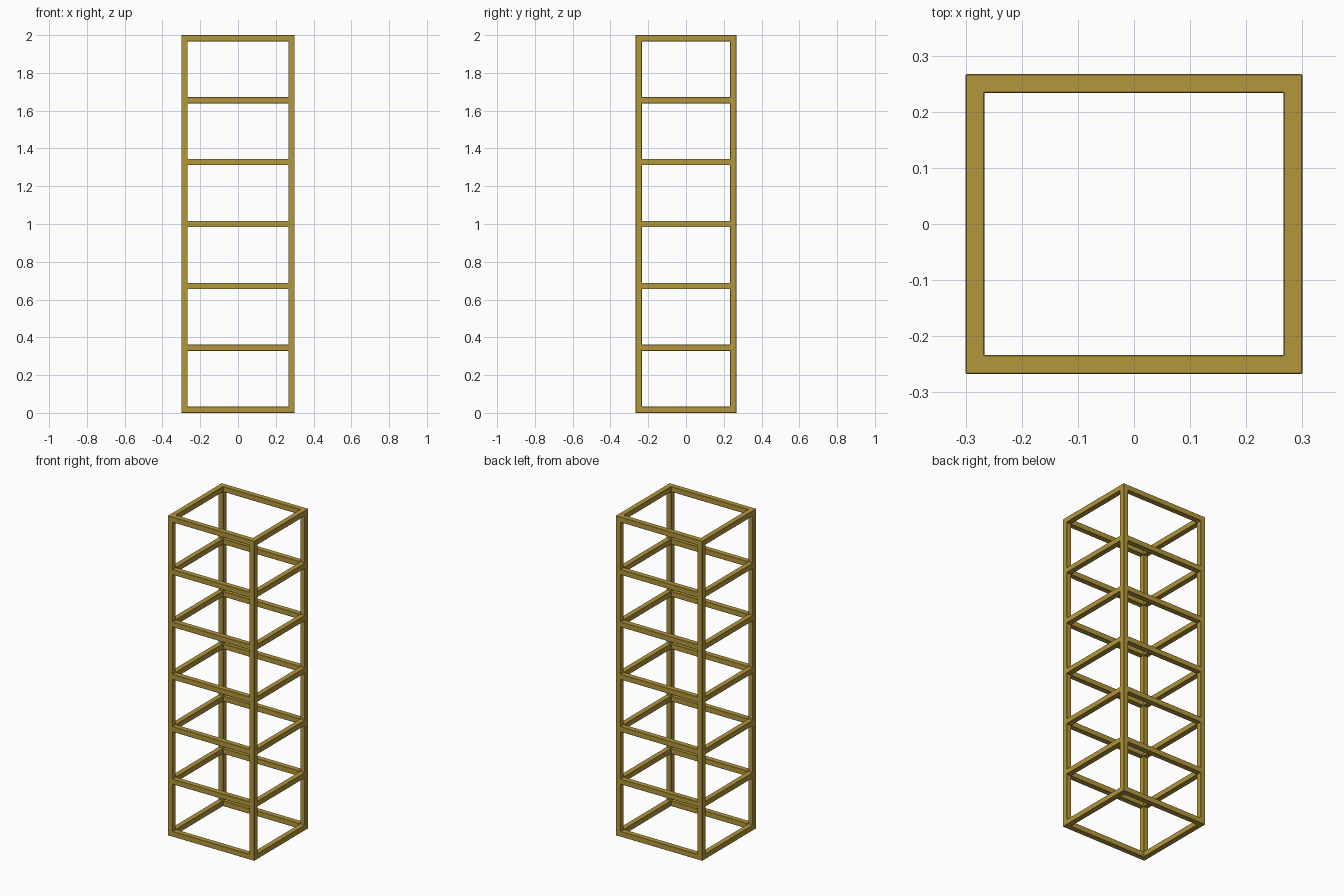
import bpy, bmesh
from itertools import product

if "Cube" in bpy.data.objects:
    bpy.data.objects.remove(bpy.data.objects["Cube"])

# Overall size, bar thickness and number of tiers
W, D, H, T, TIERS = 0.6, 0.534, 2.0, 0.0333, 6


def bands(start, length, bays):
    """Coordinates alternating bar, gap, bar ... along one axis."""
    step = (length - T) / bays
    return [start + i * step + o for i in range(bays + 1) for o in (0, T)]


axes = [bands(-W / 2, W, 1), bands(-D / 2, D, 1), bands(0, H, TIERS)]
size = [len(a) - 1 for a in axes]


def solid(c):
    """A cell is a bar where at least two axes lie inside a bar band."""
    if any(c[k] < 0 or c[k] >= size[k] for k in range(3)):
        return False
    return sum(i % 2 == 0 for i in c) >= 2


# Seamless square-bar frame: keep only the outside faces of the solid cells
bm = bmesh.new()
verts = {}


def vert(key):
    if key not in verts:
        verts[key] = bm.verts.new([axes[k][key[k]] for k in range(3)])
    return verts[key]


for c in product(*(range(n) for n in size)):
    if not solid(c):
        continue
    for k, side in product(range(3), (0, 1)):
        n = list(c)
        n[k] += 1 if side else -1
        if solid(n):
            continue
        u, v = (k + 1) % 3, (k + 2) % 3
        loop = []
        for du, dv in ((0, 0), (1, 0), (1, 1), (0, 1)):
            p = list(c)
            p[k] += side
            p[u] += du
            p[v] += dv
            loop.append(vert(tuple(p)))
        bm.faces.new(loop if side else loop[::-1])

bmesh.ops.recalc_face_normals(bm, faces=bm.faces)
mesh = bpy.data.meshes.new("shelf_frame")
bm.to_mesh(mesh)
bm.free()
frame = bpy.data.objects.new("shelf_frame", mesh)
bpy.context.collection.objects.link(frame)

# Slightly eased edges
bevel = frame.modifiers.new("eased_edges", 'BEVEL')
bevel.width = 0.0015
bevel.segments = 1
bevel.limit_method = 'ANGLE'

# Brass finish
brass = bpy.data.materials.new("brass")
brass.diffuse_color = (0.45, 0.31, 0.045, 1)
brass.use_nodes = True
brass.node_tree.nodes["Principled BSDF"].inputs["Base Color"].default_value = brass.diffuse_color
mesh.materials.append(brass)
